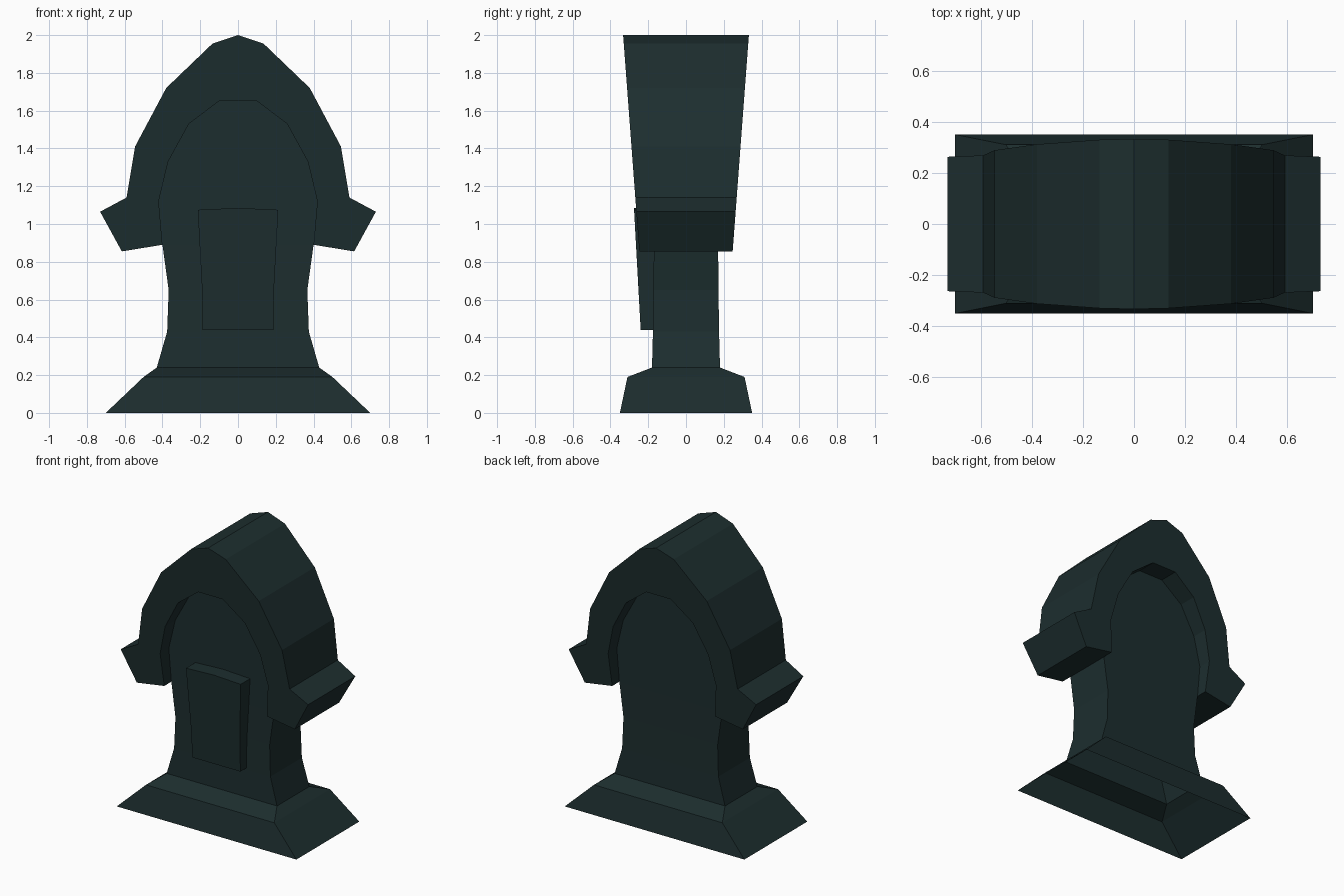
import bpy, bmesh

if "Cube" in bpy.data.objects:
    bpy.data.objects.remove(bpy.data.objects["Cube"])

mat = bpy.data.materials.new("dark_stone")
mat.diffuse_color = (0.012, 0.027, 0.028, 1)
mat.use_nodes = True
mat.node_tree.nodes["Principled BSDF"].inputs["Base Color"].default_value = mat.diffuse_color


def make(name, faces):
    """Build a flat-shaded object from polygons given as point lists."""
    bm = bmesh.new()
    for pts in faces:
        bm.faces.new([bm.verts.new(p) for p in pts])
    bmesh.ops.remove_doubles(bm, verts=bm.verts, dist=1e-4)
    bmesh.ops.recalc_face_normals(bm, faces=bm.faces)
    me = bpy.data.meshes.new(name)
    bm.to_mesh(me)
    bm.free()
    me.materials.append(mat)
    ob = bpy.data.objects.new(name, me)
    bpy.context.collection.objects.link(ob)
    return ob


def mirrored(half):
    """Full left-to-right path from right-half (x, z) points listed top first."""
    return [(-x, z) for x, z in reversed(half) if x > 0] + half


def wall(path, ya, yb):
    """Strip of quads along an (x, z) path between two depth functions."""
    return [[(a[0], ya(a[1]), a[1]), (b[0], ya(b[1]), b[1]),
             (b[0], yb(b[1]), b[1]), (a[0], yb(a[1]), a[1])]
            for a, b in zip(path, path[1:])]


# Flared base and neck: one shell, open underneath (half width, half depth, z)
rows = [(.70, .35, 0), (.50, .31, .19), (.43, .18, .24), (.375, .175, .43),
        (.367, .172, .65), (.40, .17, .89), (.42, .17, 1.12),
        (.37, .17, 1.33), (.26, .17, 1.53), (.095, .17, 1.655)]
faces = []
for (w, d, z), (v, e, t) in zip(rows, rows[1:]):
    for s in (-1, 1):
        faces.append([(-w, s*d, z), (w, s*d, z), (v, s*e, t), (-v, s*e, t)])
        if t < .9:  # above this the arch covers the sides
            faces.append([(s*w, -d, z), (s*w, d, z), (s*v, e, t), (s*v, -e, t)])
make("base_and_neck", faces)

# Hood arch with side ears, thicker towards the top
outer = mirrored([(0, 2), (.135, 1.955), (.38, 1.72), (.545, 1.41),
                  (.59, 1.14), (.73, 1.065), (.615, .855), (.40, .89)])
inner = mirrored([(w, z) for w, d, z in reversed(rows[5:])])


def depth(z):
    return .247 + (z - .855) * .075


faces = wall(outer, lambda z: -depth(z), depth)
for s in (-1, 1):
    faces += wall(inner, lambda z: s * depth(z), lambda z: s * .17)
    faces.append([(x, s * depth(z), z) for x, z in outer + inner[::-1][1:-1]])
make("hood_arch", faces)

# Raised front plaque, leaning forward at the top
plate = mirrored([(0, 1.085), (.213, 1.075), (.19, .65), (.187, .44)])


def front(z):
    return -.24 - (z - .44) * .055


faces = wall(plate + plate[:1], front, lambda z: -.165)
faces.append([(x, front(z), z) for x, z in plate])
make("front_plaque", faces)
